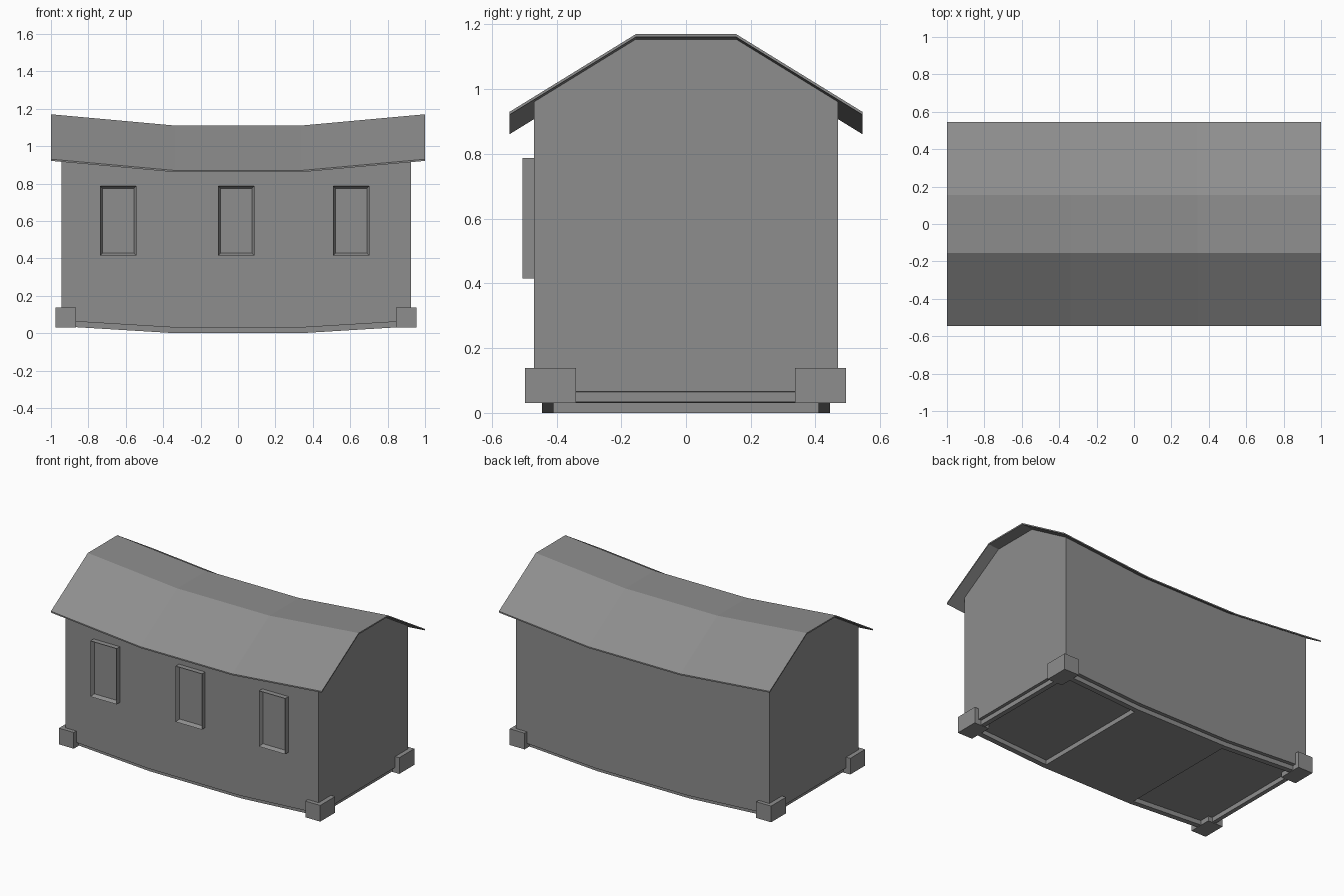
import bpy
import bmesh

if "Cube" in bpy.data.objects:
    bpy.data.objects.remove(bpy.data.objects["Cube"], do_unlink=True)

# Single plain colour
grey = bpy.data.materials.new("plain grey")
grey.use_nodes = True
colour = (0.27, 0.27, 0.27, 1)
grey.diffuse_color = colour
grey.node_tree.nodes["Principled BSDF"].inputs["Base Color"].default_value = colour

BREAK, SAG = 0.34, 0.06      # the middle third is flat, the ends sweep upward


def lift(x, rise):
    """Height gained from the flat middle toward the ends."""
    return rise * max(0, abs(x) - BREAK) / (1 - BREAK)


def finish(name, bm):
    bmesh.ops.recalc_face_normals(bm, faces=bm.faces)
    mesh = bpy.data.meshes.new(name)
    bm.to_mesh(mesh)
    bm.free()
    mesh.materials.append(grey)
    obj = bpy.data.objects.new(name, mesh)
    bpy.context.collection.objects.link(obj)
    return obj


def loft(name, profile, stations, rise):
    """Sweep a closed (y, z) profile along x; rise(x, i) lifts point i."""
    bm = bmesh.new()
    rings = [[bm.verts.new((x, y, z + rise(x, i))) for i, (y, z) in enumerate(profile)]
             for x in stations]
    n = len(profile)
    for a, b in zip(rings, rings[1:]):
        for i in range(n):
            j = (i + 1) % n
            bm.faces.new((a[i], a[j], b[j], b[i]))
    bm.faces.new(rings[0])
    bm.faces.new(rings[-1])
    return finish(name, bm)


def box(name, x, y, z):
    bm = bmesh.new()
    bmesh.ops.create_cube(bm, size=1)
    for v in bm.verts:
        v.co = [r[0] if c < 0 else r[1] for c, r in zip(v.co, (x, y, z))]
    return finish(name, bm)


def sweep(x, i):
    return lift(x, SAG)


def floor_sweep(x, i):
    return lift(x, 0.04)


X0, X1 = -0.945, 0.925
body_x = [X0, -BREAK, BREAK, X1]

# Roof sheet
upper = [(-0.545, 0.87), (-0.155, 1.11), (0.155, 1.11), (0.545, 0.87)]
lower = [(y, z - 0.009) for y, z in reversed(upper)]
loft("roof", upper + lower, [-1, -BREAK, BREAK, 1], sweep)

# House body, its floor and gables following the same sweep
body = [(-0.47, 0.03), (-0.47, 0.912), (-0.155, 1.106),
        (0.155, 1.106), (0.47, 0.912), (0.47, 0.03)]
loft("house_body", body, body_x,
     lambda x, i: lift(x, 0.04 if i in (0, 5) else SAG))

# Floor frame: long rails, end beams and the lower middle panel
def strip(name, y0, y1, stations):
    loft(name, [(y0, 0.0), (y0, 0.031), (y1, 0.031), (y1, 0.0)], stations, floor_sweep)


strip("front_floor_rail", -0.445, -0.41, [X0 + 0.02, -BREAK, BREAK, X1 - 0.02])
strip("back_floor_rail", 0.41, 0.445, [X0 + 0.02, -BREAK, BREAK, X1 - 0.02])
strip("right_floor_beam", -0.41, 0.41, [X0 + 0.02, X0 + 0.05])
strip("left_floor_beam", -0.41, 0.41, [X1 - 0.05, X1 - 0.02])
strip("middle_floor_panel", -0.41, 0.41, [-BREAK, BREAK])

# Corner foundation blocks
for side, xs in (("right", (-0.975, -0.865)), ("left", (0.845, 0.955))):
    for end, ys in (("front", (-0.497, -0.34)), ("back", (0.337, 0.495))):
        box(f"{end}_{side}_foot", xs, ys, (0.03, 0.138))

# Front windows with recessed panes
for label, cx in (("right", -0.64), ("middle", -0.01), ("left", 0.605)):
    window = box(f"{label}_window", (cx - 0.097, cx + 0.097), (-0.505, -0.465), (0.415, 0.787))
    bm = bmesh.new()
    bm.from_mesh(window.data)
    front = [f for f in bm.faces if f.normal.y < -0.9]
    bmesh.ops.inset_region(bm, faces=front, thickness=0.018)
    for v in front[0].verts:
        v.co.y += 0.025
    bm.to_mesh(window.data)
    bm.free()
